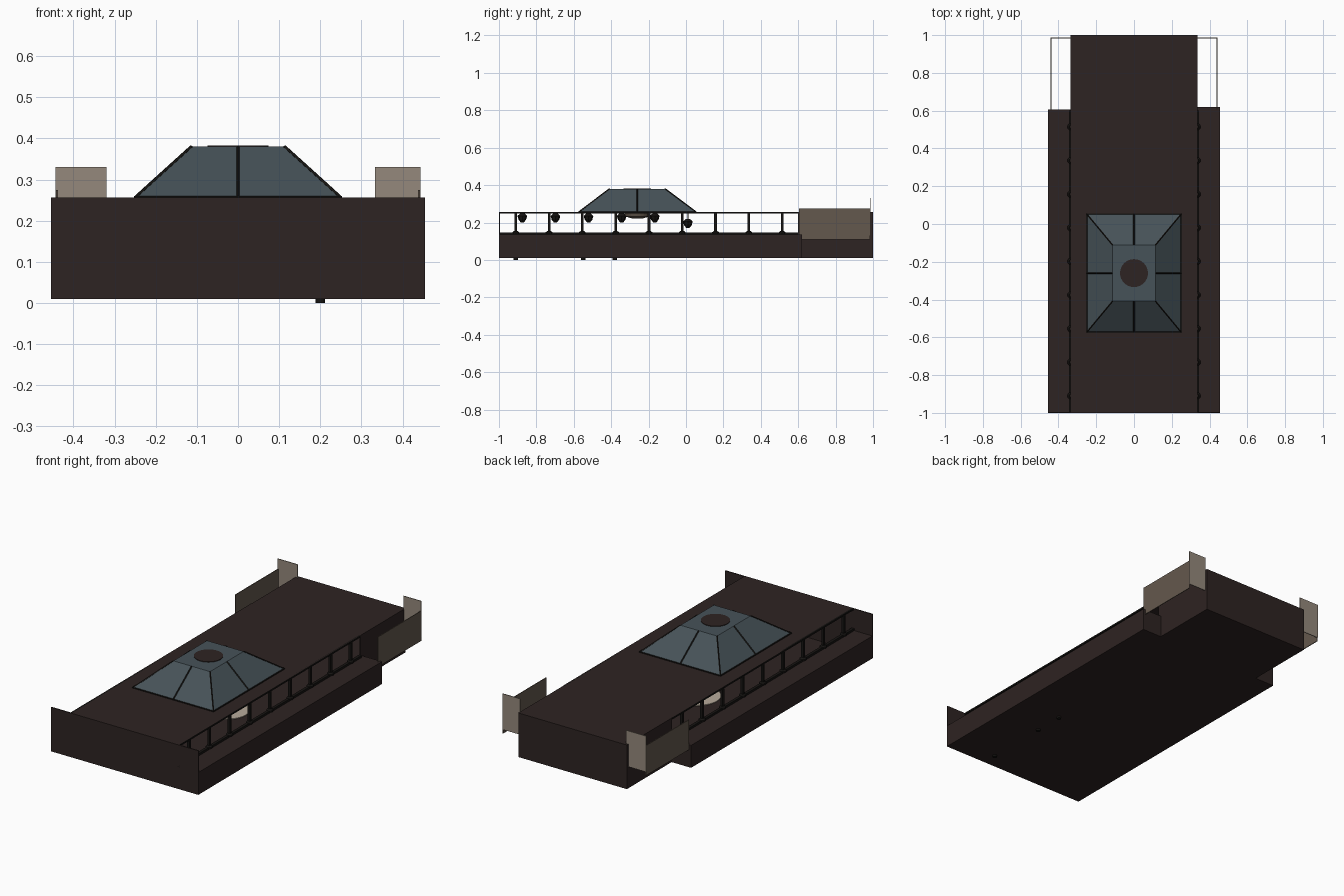
import bpy, bmesh
from mathutils import Vector

old = bpy.data.objects.get("Cube")
if old:
    bpy.data.objects.remove(old, do_unlink=True)


def material(name, rgb):
    m = bpy.data.materials.new(name)
    m.use_nodes = True
    m.diffuse_color = (*rgb, 1)
    m.node_tree.nodes["Principled BSDF"].inputs["Base Color"].default_value = (*rgb, 1)
    return m


BROWN = material("dark brown", (0.027, 0.017, 0.016))
BLACK = material("near black", (0.008, 0.007, 0.006))
GLASS = material("slate glass", (0.062, 0.085, 0.098))
TAUPE = material("taupe", (0.127, 0.098, 0.074))
BEIGE = material("beige", (0.30, 0.25, 0.20))
CREAM = material("cream", (0.48, 0.41, 0.33))


def finish(name, bm, mat):
    bmesh.ops.recalc_face_normals(bm, faces=bm.faces)
    me = bpy.data.meshes.new(name)
    bm.to_mesh(me)
    bm.free()
    me.materials.append(mat)
    ob = bpy.data.objects.new(name, me)
    bpy.context.scene.collection.objects.link(ob)
    return ob


def box(name, xs, ys, zs, mat):
    bm = bmesh.new()
    bmesh.ops.create_cube(bm, size=1)
    for v in bm.verts:
        v.co = [r[0] if c < 0 else r[1] for c, r in zip(v.co, (xs, ys, zs))]
    return finish(name, bm, mat)


def turned(name, profile, at, mat, segs=12):
    """Stack rings of (radius, z) into a closed round part."""
    bm = bmesh.new()
    rings = []
    for r, z in profile:
        ring = bmesh.ops.create_circle(bm, segments=segs, radius=r)["verts"]
        for v in ring:
            v.co += Vector((at[0], at[1], z))
        rings.append(ring)
    for a, b in zip(rings, rings[1:]):
        for i in range(segs):
            j = (i + 1) % segs
            bm.faces.new((a[i], a[j], b[j], b[i]))
    bm.faces.new(rings[0])
    bm.faces.new(rings[-1])
    return finish(name, bm, mat)


def bar(name, a, b, r, mat):
    a, b = Vector(a), Vector(b)
    bm = bmesh.new()
    bmesh.ops.create_cone(bm, segments=4, radius1=r, radius2=r, depth=(b - a).length, cap_ends=True)
    rot = (b - a).to_track_quat("Z", "Y")
    for v in bm.verts:
        v.co = rot @ v.co + (a + b) / 2
    return finish(name, bm, mat)


# Main hall shell
HALL, OUT, ROOF, SILL = 0.335, 0.455, 0.256, 0.14
box("hall_floor", (-HALL, HALL), (-1, 1), (0.01, 0.02), BROWN)
box("roof", (-HALL, HALL), (-1, 1), (0.248, ROOF), BROWN)
box("front_wall", (-OUT, OUT), (-1, -0.994), (0.01, ROOF), BROWN)
box("back_wall", (-HALL, HALL), (0.994, 1), (0.01, ROOF), BROWN)

# Sides: low gallery, colonnade, rear wall and screens
for s, side, end, inner in ((1, "left", 0.62, 0.333), (-1, "right", 0.605, 0.32)):
    def span(a, b):
        return sorted((s * a, s * b))

    box(side + "_gallery", span(HALL, OUT), (-1, end), (0.01, SILL - 0.005), BROWN)
    box(side + "_sill", span(0.327, 0.343), (-1, 0.6), (0.132, 0.147), BLACK)
    box(side + "_eave", span(0.327, 0.337), (-1, 0.6), (0.247, ROOF), BLACK)
    box(side + "_rear_wall", span(0.329, HALL), (0.6, 1), (0.01, ROOF), BROWN)
    box(side + "_side_screen", span(0.438, 0.442), (0.605, 0.985), (0.108, 0.275), TAUPE)
    box(side + "_end_screen", span(inner, 0.443), (0.983, 0.987), (0.13, 0.33), BEIGE)
    for i in range(9):
        y = -0.91 + 0.178 * i
        box(f"{side}_post_{i + 1}", span(0.328, 0.342), (y - 0.007, y + 0.007), (SILL, 0.25), BLACK)
        turned(f"{side}_post_base_{i + 1}", [(0.018, SILL), (0.018, 0.148), (0.01, 0.154)],
               (s * HALL, y), BLACK)

# Skylight: tapered glass with a round cap
Y0, TOP = -0.26, 0.38
bm = bmesh.new()
bmesh.ops.create_cube(bm, size=2)
for v in bm.verts:
    high = v.co.z > 0
    v.co.x *= 0.113 if high else 0.25
    v.co.y = v.co.y * (0.148 if high else 0.313) + Y0
    v.co.z = TOP if high else ROOF
finish("skylight_glass", bm, GLASS)
turned("skylight_cap", [(0.074, TOP), (0.074, TOP + 0.003)], (0, Y0), BROWN, 32)

# Skylight ribs on corners and face centres
for i in (-1, 0, 1):
    for j in (-1, 0, 1):
        if i or j:
            bar("skylight_rib", (i * 0.25, Y0 + j * 0.313, ROOF),
                (i * 0.113, Y0 + j * 0.148, TOP), 0.004, BLACK)
for s in (-1, 1):
    box("skylight_curb", (-0.25, 0.25), (Y0 + s * 0.313 - 0.003, Y0 + s * 0.313 + 0.003),
        (ROOF, ROOF + 0.004), BLACK)
    box("skylight_curb", (s * 0.25 - 0.003, s * 0.25 + 0.003), (Y0 - 0.313, Y0 + 0.313),
        (ROOF, ROOF + 0.004), BLACK)

# Hanging lamps, central chandelier and pale floor disc
for i in range(6):
    y, z = -0.875 + 0.177 * i, 0.17 if i == 5 else 0.2
    turned(f"lamp_{i + 1}", [(0.008, z), (0.02, z + 0.015), (0.026, z + 0.035), (0.012, z + 0.048)],
           (0, y), BLACK, 8)
    bar(f"lamp_rod_{i + 1}", (0, y, z + 0.045), (0, y, 0.25), 0.003, BLACK)
turned("chandelier", [(0.03, 0.222), (0.065, 0.232), (0.07, 0.25)], (0, Y0), TAUPE, 24)
turned("floor_disc", [(0.12, 0.02), (0.12, 0.024)], (0, -0.1), CREAM, 32)

# Small feet under the floor
for y in (-0.91, -0.55, -0.38):
    turned("foot", [(0.012, 0), (0.012, 0.012)], (0.2, y), BLACK)
